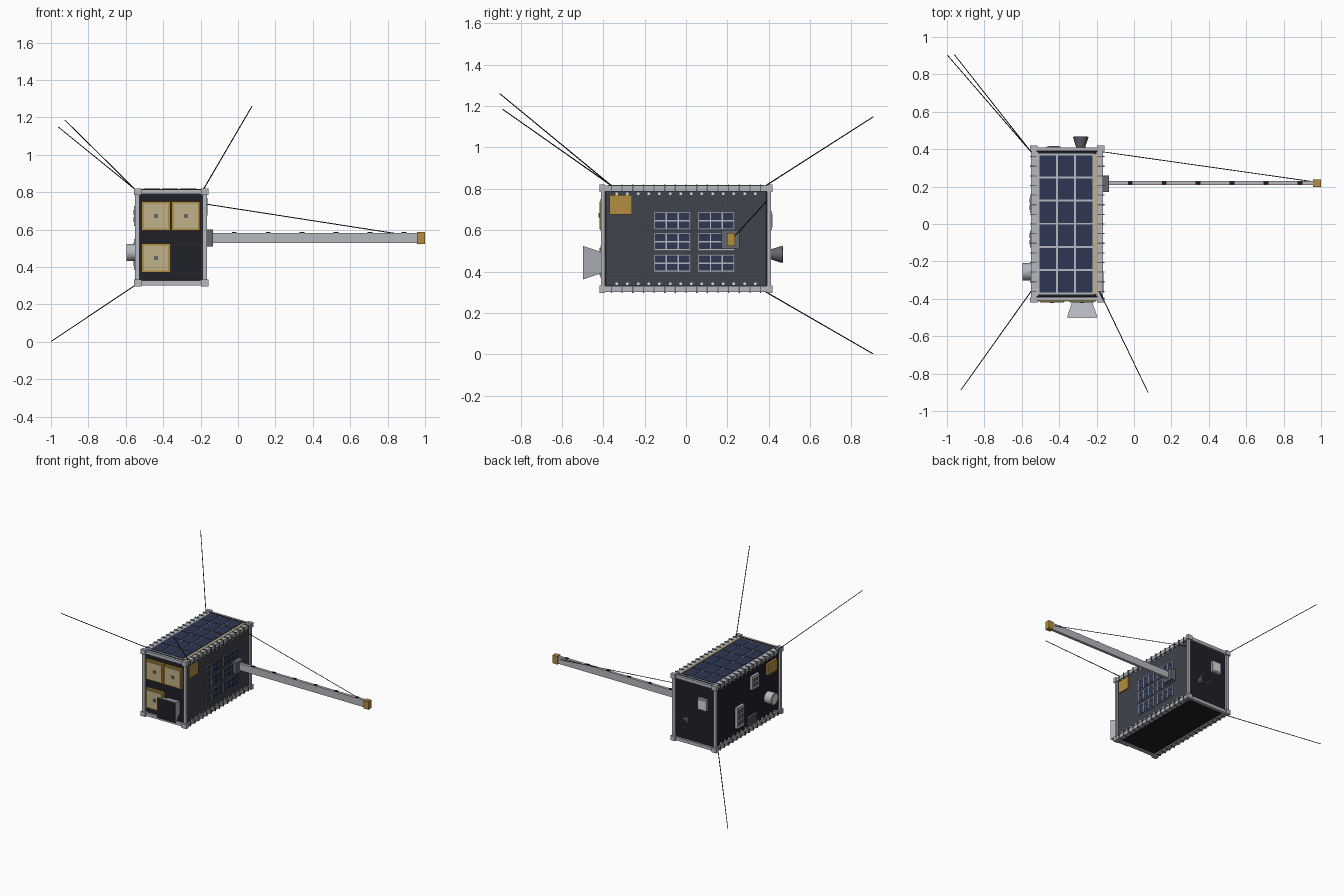
import bpy, bmesh, math
from mathutils import Vector, Matrix

old = bpy.data.objects.get("Cube")
if old:
    bpy.data.objects.remove(old, do_unlink=True)


def material(name, r, g, b):
    m = bpy.data.materials.new(name)
    m.use_nodes = True
    m.diffuse_color = (r, g, b, 1)
    m.node_tree.nodes["Principled BSDF"].inputs["Base Color"].default_value = (r, g, b, 1)
    return m


SILVER = material("silver", .46, .48, .52)
BLACK = material("black panel", .014, .014, .022)
SLATE = material("slate panel", .05, .057, .07)
NAVY = material("navy cell", .027, .037, .085)
GOLD = material("gold", .45, .27, .05)
CREAM = material("cream", .52, .44, .25)
STEEL = material("dark steel", .13, .135, .155)
WHITE = material("white", .7, .71, .72)
WIRE = material("wire black", .01, .01, .012)


def finish(name, bm, *mats):
    bmesh.ops.recalc_face_normals(bm, faces=bm.faces)
    me = bpy.data.meshes.new(name)
    bm.to_mesh(me)
    bm.free()
    for m in mats:
        me.materials.append(m)
    ob = bpy.data.objects.new(name, me)
    bpy.context.collection.objects.link(ob)
    return ob


def boxes(name, spans, mat):
    """One object from boxes given as x, y and z ranges."""
    bm = bmesh.new()
    for span in spans:
        mid = Vector([(a + b) / 2 for a, b in span])
        size = [abs(b - a) for a, b in span]
        bmesh.ops.create_cube(bm, size=1, matrix=Matrix.Translation(mid) @ Matrix.Diagonal((*size, 1)))
    return finish(name, bm, mat)


def rod(name, start, end, r1, r2, mat, sides=24, caps=True):
    a, b = Vector(start), Vector(end)
    bm = bmesh.new()
    turn = (b - a).to_track_quat('Z', 'Y').to_matrix().to_4x4()
    bmesh.ops.create_cone(bm, segments=sides, radius1=r1, radius2=r2, depth=(b - a).length,
                          cap_ends=caps, matrix=Matrix.Translation((a + b) / 2) @ turn)
    ob = finish(name, bm, mat)
    for f in ob.data.polygons:
        f.use_smooth = sides > 8 and len(f.vertices) == 4
    return ob


def around(c, half):
    return (c - half, c + half)


def grid(u0, u1, v0, v1, cols, rows, gap):
    """Ranges of evenly spaced cells filling a rectangle."""
    du, dv = (u1 - u0 + gap) / cols, (v1 - v0 + gap) / rows
    return [((u0 + i * du, u0 + (i + 1) * du - gap), (v0 + j * dv, v0 + (j + 1) * dv - gap))
            for i in range(cols) for j in range(rows)]


# Body limits
L, R, F, B, D, T = -.55, -.165, -.41, .41, .302, .815
both_x = [(L, 1), (R, -1)]
both_y = [(F, 1), (B, -1)]
both_z = [(D, 1), (T, -1)]

# Core and side panels
boxes("body_core", [((L + .015, R - .015), (F + .015, B - .015), (D + .008, T - .008))], BLACK)
boxes("boom_side_panel", [((R - .02, R - .008), (-.385, .385), (D + .03, T - .03))], SLATE)

# Frame rails along the three axes
boxes("long_rails", [((x, x + sx * .036), (F, B), (z, z + sz * .028))
                     for x, sx in both_x for z, sz in both_z], SILVER)
boxes("cross_rails", [((L, R), (y, y + sy * .025), (z, z + sz * .025))
                      for y, sy in both_y for z, sz in both_z], SILVER)
boxes("upright_rails", [((x, x + sx * .024), (y, y + sy * .018), (D, T))
                        for x, sx in both_x for y, sy in both_y], SILVER)
boxes("corner_blocks", [((x - sx * .007, x + sx * .033), (y - sy * .009, y + sy * .018),
                         (z - sz * .006, z + sz * .03))
                        for x, sx in both_x for y, sy in both_y for z, sz in both_z], SILVER)

# Ribs and bolts along the long rails
step = .0515
boxes("rail_ribs", [((x - sx * .006, x + sx * .03), around(i * step, .003),
                     (z - sz * .005, z + sz * .03))
                    for x, sx in both_x for z, sz in both_z for i in range(-7, 8)], STEEL)
boxes("rail_bolts", [((x + sx * .002, x + sx * .02), around((i + .5) * step, .006),
                      around(z + sz * .038, .006))
                     for x, sx in both_x for z, sz in both_z for i in range(-7, 7)], WHITE)

# Roof solar array
boxes("roof_array_base", [((L + .03, R - .04), (-.378, .378), (T - .02, T))], SILVER)
boxes("roof_end_gaps", [((L + .03, R - .03), around(s * .388, .004), (T - .01, T + .002)) for s in (-1, 1)], BLACK)
boxes("roof_cells", [(u, v, (T, T + .004)) for u, v in grid(-.505, -.222, -.365, .367, 3, 6, .01)], NAVY)
boxes("roof_strip", [((-.216, -.197), (-.378, .378), (T - .01, T + .003))], CREAM)

# Small solar panels on the boom side
panels = [(y, z) for y in (-.155, .058) for z in (.398, .502, .603)]
boxes("side_array_frames", [((R - .01, R - .003), (y, y + .177), (z, z + .085)) for y, z in panels], STEEL)
boxes("side_array_grid", [((R - .004, R - .002), (y + .003, y + .174), (z + .003, z + .082))
                          for y, z in panels], SILVER)
boxes("side_cells", [((R - .003, R), u, v) for y, z in panels
                     for u, v in grid(y + .006, y + .171, z + .006, z + .079, 3, 2, .006)], NAVY)
boxes("gold_patches", [((R - .01, R + .002), (-.37, -.262), (.675, .77)),
                       ((L - .002, L + .02), (-.35, -.235), (.66, .75))], GOLD)

# Front patch antennas
patches = [(-.515, .595), (-.355, .595), (-.515, .37)]
boxes("patch_frames", [((x, x + .153), (F - .004, F + .02), (z, z + .156)) for x, z in patches], GOLD)
boxes("patch_faces", [((x + .012, x + .141), (F - .009, F), (z + .012, z + .144)) for x, z in patches], CREAM)
boxes("patch_feeds", [(around(x + .0765, .011), (F - .013, F), around(z + .078, .011)) for x, z in patches], STEEL)

# Square horn on the front, flaring outward, with a dark mouth
horn = rod("front_horn", (-.277, F + .02, .443), (-.277, -.497, .443), .045 * 2 ** .5, .081 * 2 ** .5, SILVER, 4)
spin = Matrix.Translation((-.277, 0, .443)) @ Matrix.Rotation(math.pi / 4, 4, 'Y') @ Matrix.Translation((.277, 0, -.443))
if max(v.co.x for v in horn.data.vertices) > -.18:
    horn.data.transform(spin)
boxes("horn_mouth", [(around(-.277, .078), (-.499, -.495), around(.443, .078))], BLACK)

# Back nozzle and sensor
rod("back_nozzle", (-.285, B - .02, .483), (-.285, .466, .483), .018, .042, STEEL)
rod("nozzle_mouth", (-.285, .465, .483), (-.285, .468, .483), .036, .036, BLACK)
boxes("back_sensor", [((-.468, -.392), (B - .02, B + .005), (.6, .69))], SILVER)
boxes("back_sensor_face", [((-.458, -.402), (B, B + .008), (.612, .678))], WHITE)

# Instruments on the side away from the boom
rod("side_lens", (L + .02, -.255, .478), (L - .045, -.255, .478), .046, .046, SILVER, 32)
rod("side_lens_face", (L - .044, -.255, .478), (L - .047, -.255, .478), .037, .037, WHITE, 32)
boxes("side_units", [((L - .005, L + .02), (-.125, -.035), (.62, .725)),
                     ((L - .005, L + .02), (.06, .15), (.385, .55))], SILVER)
boxes("side_unit_slots", [((L - .008, L), u, v) for u, v in
                          grid(-.11, -.05, .64, .705, 2, 2, .012) + grid(.075, .135, .405, .53, 2, 3, .012)], STEEL)
boxes("side_vent", [((L, L + .02), around(-.05, .055), (.345 + i * .02, .357 + i * .02))
                    for i in range(4)], STEEL)

# Boom with base, joints and tip
boxes("boom_base", [((R - .01, -.133), (.172, .258), (.51, .6))], STEEL)
boxes("boom_beam", [((-.135, .96), (.208, .23), (.528, .583))], SILVER)
boxes("boom_joints", [(around(-.02 + i * .1815, .013), around(.219, .009), (.575, .587)) for i in range(6)], WIRE)
boxes("boom_tip", [((.957, 1), (.198, .237), (.523, .587))], GOLD)
rod("boom_stay", (R - .01, .387, .737), (.96, .226, .561), .0025, .0025, WIRE, 6)

# Whip antennas from the corners
whips = [((L, .385, T), (-.96, .905, 1.148)), ((L, -.36, T), (-.925, -.887, 1.185)),
         ((R - .02, -.36, T), (.075, -.9, 1.26)), ((L, .385, D), (-.998, .903, .003))]
for i, (a, b) in enumerate(whips):
    rod("whip_antenna_%d" % (i + 1), a, b, .003, .0025, WIRE, 6)
